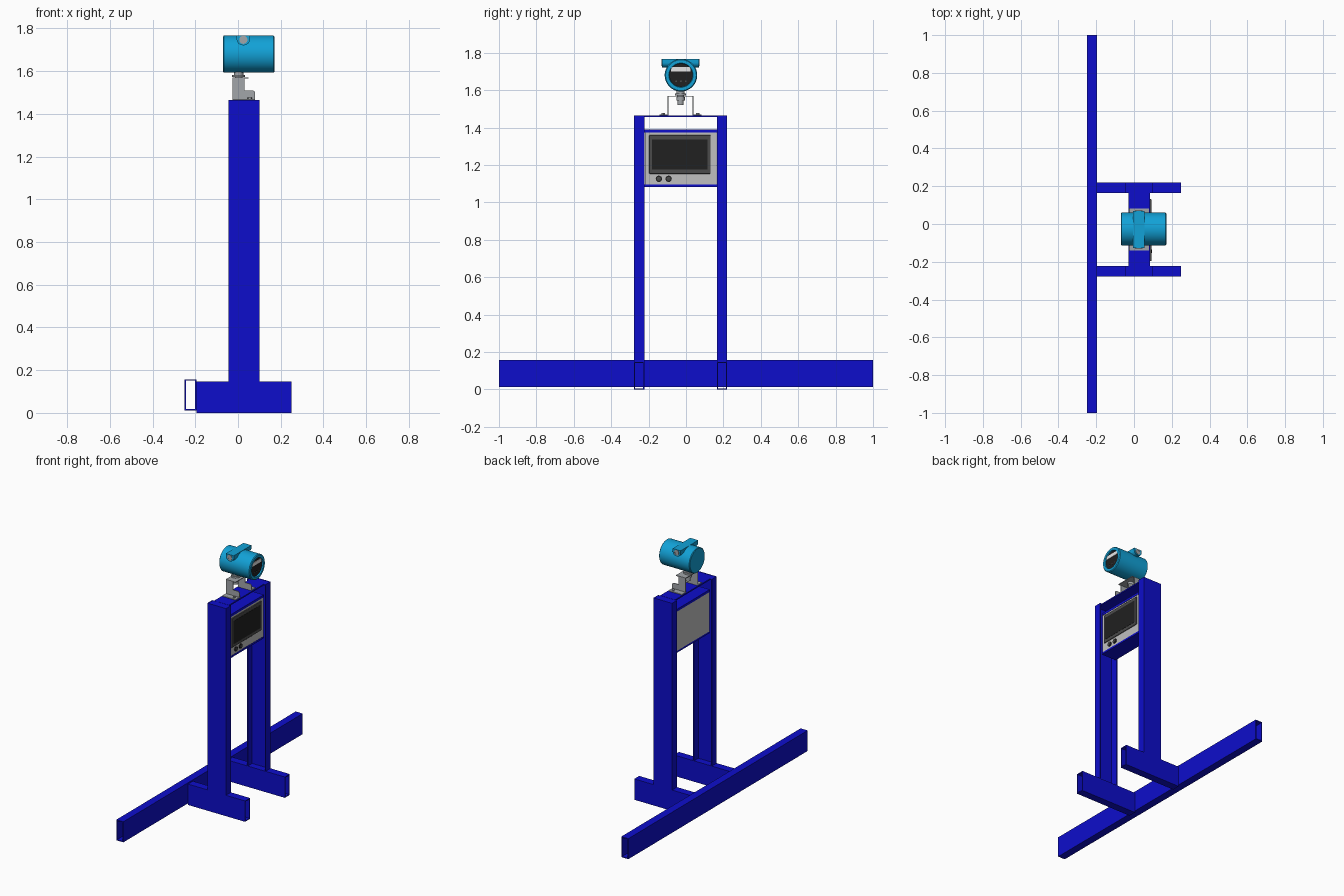
import bpy, bmesh, math
from mathutils import Matrix, Vector

cube = bpy.data.objects.get("Cube")
if cube:
    bpy.data.objects.remove(cube, do_unlink=True)


def material(name, rgb, rough=0.6):
    m = bpy.data.materials.new(name)
    m.use_nodes = True
    m.diffuse_color = (*rgb, 1)
    node = m.node_tree.nodes["Principled BSDF"]
    node.inputs["Base Color"].default_value = (*rgb, 1)
    node.inputs["Roughness"].default_value = rough
    return m


BLUE = material("frame blue", (0.004, 0.004, 0.6))
TEAL = material("housing teal", (0.006, 0.36, 0.68))
LIGHT = material("panel light grey", (0.53, 0.53, 0.53))
STEEL = material("bracket steel grey", (0.36, 0.38, 0.4))
BEZEL = material("bezel dark grey", (0.07, 0.07, 0.07))
BLACK = material("screen black", (0.015, 0.015, 0.015))
WHITE = material("display white", (0.8, 0.8, 0.8))


def finish(name, bm, mat, bevel=0, smooth=False):
    bmesh.ops.recalc_face_normals(bm, faces=bm.faces)
    me = bpy.data.meshes.new(name)
    bm.to_mesh(me)
    bm.free()
    ob = bpy.data.objects.new(name, me)
    bpy.context.collection.objects.link(ob)
    me.materials.append(mat)
    if bevel:
        mod = ob.modifiers.new("soft edges", 'BEVEL')
        mod.width = bevel
        mod.segments = 3
        mod.limit_method = 'ANGLE'
    if smooth:
        bpy.ops.object.select_all(action='DESELECT')
        ob.select_set(True)
        bpy.context.view_layer.objects.active = ob
        bpy.ops.object.shade_smooth_by_angle(angle=math.radians(35))
    return ob


def box(name, x, y, z, mat, bevel=0):
    """Box given by its (min, max) range on each axis."""
    bm = bmesh.new()
    bmesh.ops.create_cube(bm, size=1)
    for v in bm.verts:
        v.co = Vector([sum(r) / 2 + c * (r[1] - r[0]) for r, c in zip((x, y, z), v.co)])
    return finish(name, bm, mat, bevel)


def prism(name, outline, axis, start, end, mat, smooth=False):
    """Extrude an outline along x, y or z; outline uses the other two axes in order."""
    bm = bmesh.new()
    verts = []
    for a, b in outline:
        co = [a, b]
        co.insert("xyz".index(axis), start)
        verts.append(bm.verts.new(co))
    face = bm.faces.new(verts)
    new = bmesh.ops.extrude_face_region(bm, geom=[face])["geom"]
    shift = Vector([(end - start) * (axis == c) for c in "xyz"])
    bmesh.ops.translate(bm, vec=shift, verts=[g for g in new if isinstance(g, bmesh.types.BMVert)])
    return finish(name, bm, mat, smooth=smooth)


def lathe(name, profile, axis, centre, mat, steps=48):
    """Spin (distance along axis, radius) points round the axis through centre."""
    bm = bmesh.new()
    vs = [bm.verts.new((r, 0, d)) for d, r in profile]
    edges = [bm.edges.new(p) for p in zip(vs, vs[1:])]
    bmesh.ops.spin(bm, geom=vs + edges, cent=(0, 0, 0), axis=(0, 0, 1),
                   angle=math.tau, steps=steps, use_duplicate=False)
    bmesh.ops.remove_doubles(bm, verts=bm.verts, dist=1e-5)
    turn = Vector((0, 0, 1)).rotation_difference(axis).to_matrix().to_4x4()
    bmesh.ops.transform(bm, matrix=Matrix.Translation(centre) @ turn, verts=bm.verts)
    return finish(name, bm, mat, smooth=True)


def tube(name, axis, u, v, start, end, wall, mat):
    """Open-ended rectangular tube along x or y, cross-section ranges u and v."""
    bm = bmesh.new()
    rings = []
    for pos in (start, end):
        for w in (0, wall):
            ring = []
            for a, b in ((u[0] + w, v[0] + w), (u[1] - w, v[0] + w),
                         (u[1] - w, v[1] - w), (u[0] + w, v[1] - w)):
                ring.append(bm.verts.new((pos, a, b) if axis == "x" else (a, pos, b)))
            rings.append(ring)
    for p, q in ((0, 1), (2, 3), (0, 2), (1, 3)):
        for i in range(4):
            j = (i + 1) % 4
            bm.faces.new((rings[p][i], rings[p][j], rings[q][j], rings[q][i]))
    return finish(name, bm, mat)


# Base beam and the two feet, all hollow section
WALL = 0.006
tube("base_beam", "y", (-0.25, -0.195), (0.012, 0.157), -1, 1, WALL, BLUE)
MID = -0.029
for side, s in (("left", 1), ("right", -1)):
    outer, inner = MID + s * 0.249, MID + s * 0.194
    tube("foot_" + side, "x", sorted((outer, inner)), (0, 0.147), -0.195, 0.25, WALL, BLUE)
    # Channel posts, open towards each other
    web = outer - s * WALL
    prism("post_" + side,
          [(-0.045, inner), (-0.045, outer), (0.1, outer), (0.1, inner),
           (0.1 - WALL, inner), (0.1 - WALL, web), (-0.045 + WALL, web), (-0.045 + WALL, inner)],
          "z", 0.147, 1.465, BLUE)
    box("post_cap_" + side, (-0.044, 0.099), sorted((web, inner)), (1.457, 1.464), BLUE)

# Cross plates between the posts
SPAN = (MID - 0.194, MID + 0.194)
for name, z in (("top_plate", (1.456, 1.465)), ("upper_shelf", (1.373, 1.39)),
                ("lower_shelf", (1.083, 1.096))):
    box(name, (-0.03, 0.086), SPAN, z, BLUE)

# Control panel with screen and buttons
box("panel_box", (-0.03, 0.084), (SPAN[0] + 0.003, SPAN[1] - 0.003), (1.096, 1.373), LIGHT)
box("screen_bezel", (0.084, 0.092), (-0.197, 0.132), (1.153, 1.361), BEZEL, 0.004)
box("screen", (0.091, 0.0935), (-0.182, 0.115), (1.175, 1.337), BLACK)
for i, y in enumerate((-0.145, -0.093)):
    lathe("button_ring_%d" % i, [(0, 0), (0, 0.017), (0.005, 0.017), (0.005, 0)], (1, 0, 0),
          (0.084, y, 1.126), BLACK, 24)
    lathe("button_cap_%d" % i, [(0, 0.011), (0.009, 0.011), (0.01, 0.009), (0.01, 0)], (1, 0, 0),
          (0.084, y, 1.126), BEZEL, 24)

# Mounting bracket: two L-shaped cheeks with foot flanges and a bridge
cheek = [(-0.026, 1.465), (0.08, 1.465), (0.08, 1.498), (0.077, 1.506), (0.069, 1.51),
         (0.03, 1.51), (0.03, 1.57), (-0.026, 1.57)]
for side, s in (("left", 1), ("right", -1)):
    y = MID + s * 0.07
    prism("bracket_cheek_" + side, cheek, "y", y, y - s * 0.005, STEEL)
    box("bracket_foot_" + side, (-0.026, 0.08), sorted((y, y + s * 0.042)), (1.465, 1.471), STEEL, 0.002)
    lathe("bracket_bolt_" + side, [(0, 0), (0, 0.01), (0.007, 0.01), (0.007, 0)], (0, 0, 1),
          (0.055, y + s * 0.022, 1.471), STEEL, 6)
box("bracket_bridge", (-0.026, 0.05), (MID - 0.07, MID + 0.07), (1.565, 1.57), STEEL)

# Neck joining bracket and housing
lathe("neck", [(1.52, 0), (1.52, 0.016), (1.545, 0.016), (1.545, 0.023), (1.563, 0.023),
               (1.563, 0.018), (1.572, 0.018), (1.572, 0.03), (1.583, 0.03), (1.583, 0.022),
               (1.61, 0.022), (1.61, 0)], (0, 0, 1), (0.003, MID, 0), STEEL, 24)

# Housing: drum with a recessed round window facing +x
HZ = 1.68
HEAD = (0, MID + 0.002, HZ)
lathe("housing", [(-0.07, 0), (-0.07, 0.082), (-0.066, 0.087), (0.166, 0.087), (0.171, 0.082),
                  (0.171, 0.065), (0.16, 0.062), (0.16, 0)], (1, 0, 0), HEAD, TEAL, 64)
lathe("dial", [(0.16, 0), (0.16, 0.062), (0.163, 0.062), (0.163, 0)], (1, 0, 0), HEAD, BLACK)
box("dial_display", (0.162, 0.166), (MID - 0.05, MID + 0.054), (1.7, 1.724), WHITE)
for i in (-1, 0, 1):
    lathe("dial_key_%d" % (i + 1), [(0, 0), (0, 0.005), (0.003, 0.005), (0.003, 0)], (1, 0, 0),
          (0.162, MID + 0.002 + i * 0.026, 1.648), BEZEL, 12)

# Cable entry boss across the top: flat above, rounded below, with a plug at each end
BX, BZ = 0.025, 1.747
boss = [(BX - 0.031, 1.768), (BX - 0.031, BZ)]
boss += [(BX - 0.031 * math.cos(a), BZ - 0.026 * math.sin(a))
         for a in [math.pi * k / 12 for k in range(1, 12)]]
boss += [(BX + 0.031, BZ), (BX + 0.031, 1.768)]
prism("entry_boss", boss, "y", MID - 0.098, MID + 0.098, TEAL, smooth=True)
for side, s in (("left", 1), ("right", -1)):
    lathe("entry_plug_" + side, [(0, 0.019), (0.003, 0.019), (0.003, 0.013), (0.001, 0.013), (0.001, 0)],
          (0, s, 0), (BX, MID + s * 0.098, BZ), STEEL, 24)
